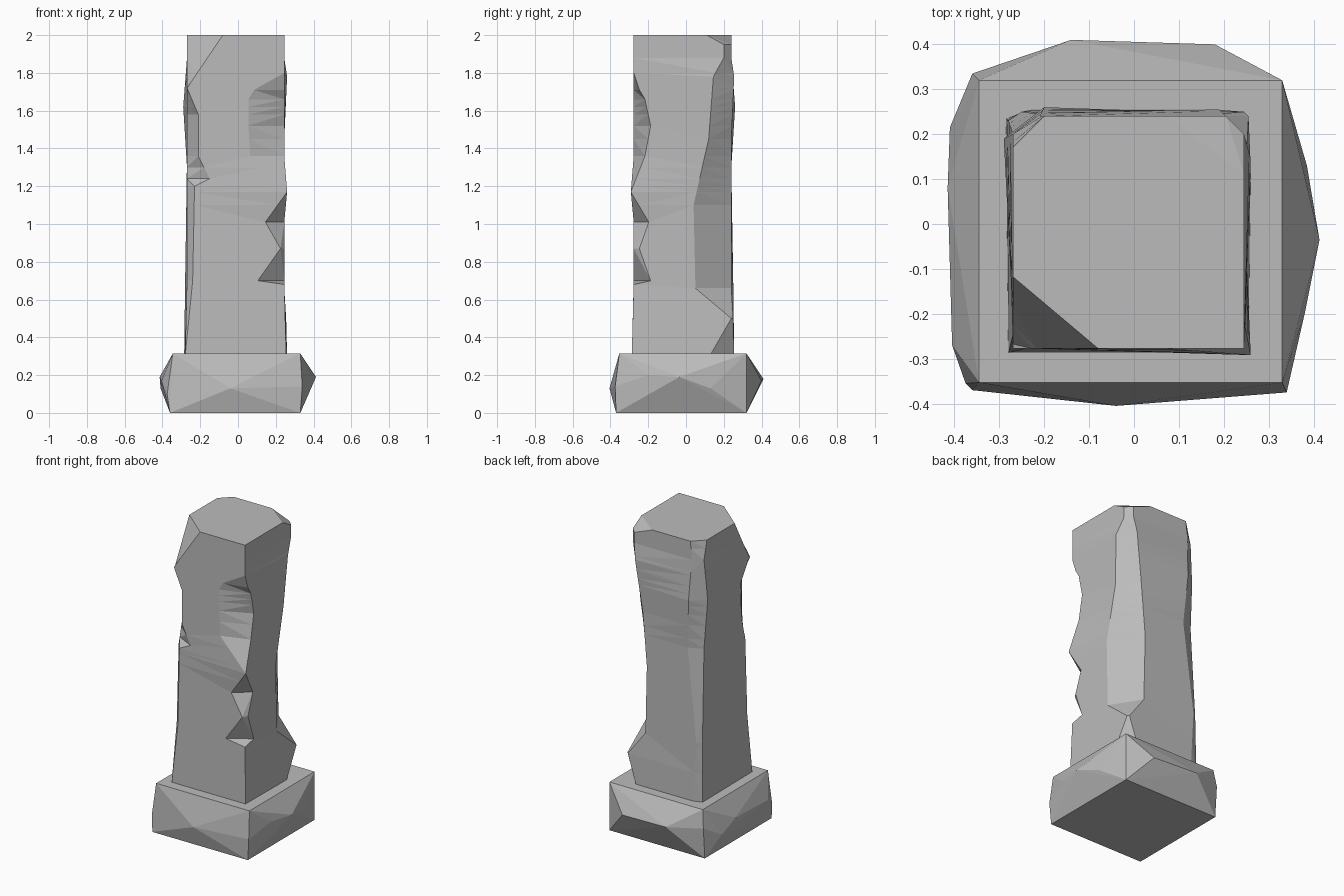
import bpy
import bmesh

cube = bpy.data.objects.get("Cube")
if cube:
    bpy.data.objects.remove(cube, do_unlink=True)

stone = bpy.data.materials.new("grey_stone")
stone.use_nodes = True
grey = (0.5, 0.5, 0.5, 1)
stone.diffuse_color = grey
stone.node_tree.nodes["Principled BSDF"].inputs["Base Color"].default_value = grey


def add_object(name, bm):
    """Turn a bmesh into a flat-shaded stone object."""
    bmesh.ops.recalc_face_normals(bm, faces=bm.faces)
    mesh = bpy.data.meshes.new(name)
    bm.to_mesh(mesh)
    bm.free()
    mesh.materials.append(stone)
    obj = bpy.data.objects.new(name, mesh)
    bpy.context.collection.objects.link(obj)
    return obj


def interpolate(keys, z):
    """Linear lookup of the values that follow z in a sorted key list."""
    if z <= keys[0][0]:
        return keys[0][1:]
    for low, high in zip(keys, keys[1:]):
        if z <= high[0]:
            t = (z - low[0]) / (high[0] - low[0])
            return [p + (q - p) * t for p, q in zip(low[1:], high[1:])]
    return keys[-1][1:]


# Plinth: rough block, widest around its irregular waist
waist = [
    (-.375, -.355, .1), (-.04, -.405, .13), (.34, -.375, .14), (.38, -.2, .2),
    (.413, -.035, .19), (.385, .13, .13), (.18, .4, .17), (-.14, .41, .18),
    (-.28, .35, .22), (-.36, .335, .2), (-.41, .215, .13), (-.415, .08, .19),
    (-.405, -.27, .17),
]
top = [(x, y, .315) for x in (-.345, .33) for y in (-.353, .32)]
bottom = [(x, y, 0) for x in (-.36, .33) for y in (-.37, .32)]
bm = bmesh.new()
for point in waist + top + bottom:
    bm.verts.new(point)
bmesh.ops.convex_hull(bm, input=bm.verts)
add_object("plinth", bm)

# Shaft: each corner lists height, cut along x, cut along y, outward bulge
front_left_chips = [
    (.3, 0, 0, .01), (.68, 0, 0, 0), (.7, .14, .09, 0), (.87, .02, .03, 0),
    (1.01, .1, .08, 0), (1.17, 0, 0, .015), (1.36, .18, .06, 0),
    (1.52, .19, .09, 0), (1.66, .19, .06, 0), (1.71, .16, .03, 0), (1.8, 0, 0, 0),
]
back_left_chips = [
    (.3, .08, .13, .015), (.5, .01, .01, .01), (.66, .12, .19, 0),
    (1.1, .13, .2, 0), (1.45, .1, .12, 0), (1.78, .07, .11, .015),
    (1.88, .04, .04, 0), (1.95, .04, .04, 0), (2, .17, .13, 0),
]
back_right_chips = [
    (.3, .06, .02, .015), (.7, .03, .02, .01), (1.3, .09, .04, 0),
    (1.62, .09, .07, .02), (1.88, .06, .04, 0), (2, .07, .07, 0),
]
front_right_chips = [
    (.3, 0, 0, .01), (.7, .03, .03, 0), (1.2, .04, .05, 0), (1.24, .12, .06, 0),
    (1.36, .06, .09, 0), (1.58, .06, .1, 0), (1.72, 0, .01, 0), (2, .19, .16, 0),
]
corners = [
    (.245, -.277, front_left_chips), (.245, .24, back_left_chips),
    (-.27, .24, back_right_chips), (-.27, -.277, front_right_chips),
]
levels = sorted({key[0] for _, _, chips in corners for key in chips})

bm = bmesh.new()
rings = []
for z in levels:
    ring = []
    for x, y, chips in corners:
        cut_x, cut_y, bulge = interpolate(chips, z)
        sx, sy = (1 if x > 0 else -1), (1 if y > 0 else -1)
        px, py = x + sx * bulge, y + sy * bulge
        pair = [(px - sx * cut_x, py, z), (px, py - sy * cut_y, z)]
        ring += pair if sx * sy < 0 else pair[::-1]
    rings.append([bm.verts.new(point) for point in ring])
for low, high in zip(rings, rings[1:]):
    for i in range(len(low)):
        j = (i + 1) % len(low)
        bm.faces.new((low[i], low[j], high[j], high[i]))
bm.faces.new(rings[0][::-1])
bm.faces.new(rings[-1])
bmesh.ops.remove_doubles(bm, verts=bm.verts, dist=0.002)
bmesh.ops.triangulate(bm, faces=bm.faces)
bmesh.ops.dissolve_limit(bm, angle_limit=0.03, verts=bm.verts, edges=bm.edges)
add_object("shaft", bm)
